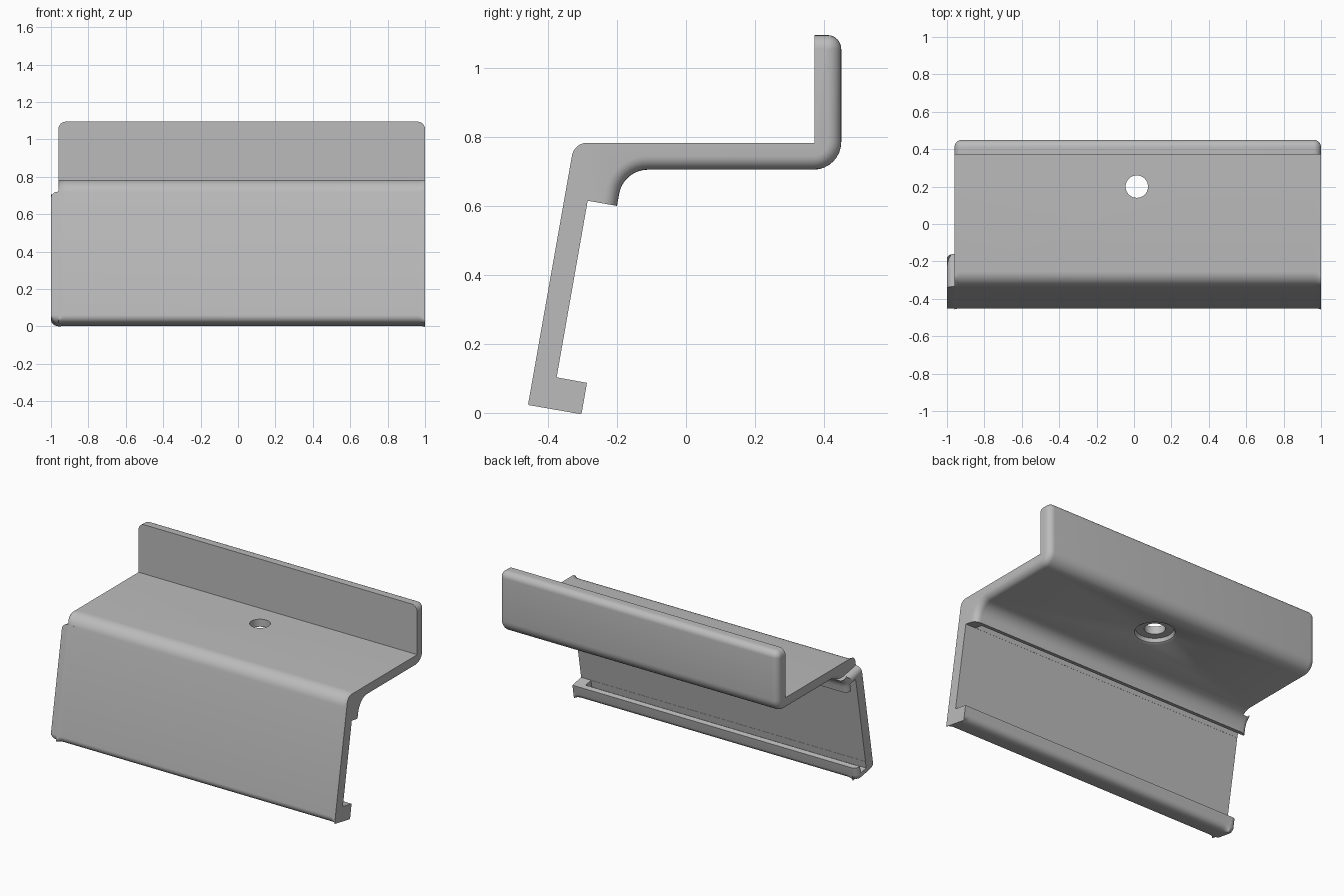
import bpy, bmesh, math
from mathutils import Vector
from mathutils.geometry import intersect_line_line_2d as _unused

if "Cube" in bpy.data.objects:
    bpy.data.objects.remove(bpy.data.objects["Cube"])

grey = bpy.data.materials.new("plain grey")
grey.use_nodes = True
grey.diffuse_color = (0.5, 0.5, 0.5, 1)
grey.node_tree.nodes["Principled BSDF"].inputs["Base Color"].default_value = (0.5, 0.5, 0.5, 1)

TILT = math.radians(10)
UP = Vector((math.sin(TILT), math.cos(TILT)))       # along the sloping panel
OUT = Vector((math.cos(TILT), -math.sin(TILT)))     # square to it, towards the back


def section(corners, d, steps=8):
    """Outline with rounded corners; edges flagged 1 are inset by d."""
    n = len(corners)
    lines = []
    for i, (p, r, w) in enumerate(corners):
        a, b = Vector(p), Vector(corners[(i + 1) % n][0])
        t = (b - a).normalized()
        lines.append((a + Vector((-t.y, t.x)) * d * w, t))
    out = []
    for i, (p, r, w) in enumerate(corners):
        (a, t0), (b, t1) = lines[i - 1], lines[i]
        turn = t0.cross(t1)
        c = a + t0 * ((b - a).cross(t1) / turn)
        if not r:
            out.append(c)
            continue
        r = max(0.004, r - d if turn > 0 else r + d)
        tangent = r * math.tan(t0.angle(t1) / 2)
        start, side = c - t0 * tangent, math.copysign(1, turn)
        centre = start + Vector((-t0.y, t0.x)) * r * side
        sweep = t0.angle(t1) * side
        for k in range(steps + 1):
            ang = sweep * k / steps
            v = start - centre
            out.append(centre + Vector((v.x * math.cos(ang) - v.y * math.sin(ang),
                                        v.x * math.sin(ang) + v.y * math.cos(ang))))
    return out


def make_object(name, bm):
    bmesh.ops.recalc_face_normals(bm, faces=bm.faces)
    mesh = bpy.data.meshes.new(name)
    bm.to_mesh(mesh)
    bm.free()
    mesh.materials.append(grey)
    obj = bpy.data.objects.new(name, mesh)
    bpy.context.collection.objects.link(obj)
    return obj


def skin(name, rings, cap=True):
    bm = bmesh.new()
    loops = [[bm.verts.new(v) for v in ring] for ring in rings]
    for a, b in zip(loops, loops[1:]):
        for i in range(len(a)):
            j = (i + 1) % len(a)
            bm.faces.new((a[i], a[j], b[j], b[i]))
    bm.faces.new(loops[0])
    bm.faces.new(loops[-1])
    return make_object(name, bm)


def extrude(name, corners, x0, x1, round0=0, round1=0, steps=6):
    """Extrude along x, with a quarter round on flagged edges at each end."""
    stations = []
    for x, r, s in ((x0, round0, 1), (x1, round1, -1)):
        if r:
            part = [(x + s * r * (1 - math.cos(a)), r * (1 - math.sin(a)))
                    for a in (k * math.pi / 2 / steps for k in range(steps + 1))]
        else:
            part = [(x, 0)]
        stations += part if s > 0 else part[::-1]
    return skin(name, [[(x, p.x, p.y) for p in section(corners, d)] for x, d in stations])


def combine(obj, other, operation):
    mod = obj.modifiers.new(operation.title(), "BOOLEAN")
    mod.operation, mod.solver, mod.object = operation, "EXACT", other
    bpy.context.view_layer.objects.active = obj
    bpy.ops.object.modifier_apply(modifier=mod.name)
    bpy.data.objects.remove(other)


# Corner: position (y, z), radius, whether the edge that follows is rounded at the ends
hook_low = [((-0.458, 0.023), 0.04), ((-0.303, -0.004), 0.04)]
inner_bottom, inner_top = Vector((-0.375, 0.103)), Vector((-0.285, 0.615))
channel = [((-0.287, 0.087), 0, 0), (inner_bottom, 0, 0), (inner_top, 0, 0), ((-0.20, 0.60), 0, 1)]

# Main bracket: sloping panel, shelf and upright flange
bracket = extrude("bracket", [(p, r, 0) for p, r in hook_low] + channel + [
    ((-0.1815, 0.705), 0.085, 1), ((0.45, 0.705), 0.08, 1), ((0.45, 1.095), 0.04, 1),
    ((0.372, 1.095), 0, 0), ((0.372, 0.783), 0, 0), ((-0.324, 0.783), 0.085, 0)],
    -0.96, 1, 0.04, 0.04)

# Panel end that runs on past the shelf
panel_end = extrude("panel_end", [(p, r, 1) for p, r in hook_low] + channel + [
    ((-0.188, 0.669), 0.083, 1), ((-0.161, 0.689), 0, 1), ((-0.335, 0.72), 0, 0)],
    -1, -0.9, 0.035)
combine(bracket, panel_end, "UNION")

# Sliding groove in hook and lip, open at one end
low, high = inner_bottom - UP * 0.045 + OUT * 0.001, inner_top + UP * 0.05 + OUT * 0.001
groove = extrude("groove_cutter", [(p, 0, 0) for p in
                 (low, low + OUT * 0.055, high + OUT * 0.055, high)], -1.1, 0.93)
combine(bracket, groove, "DIFFERENCE")

# Screw hole with a counterbore and eased edge underneath
hole = skin("hole_cutter", [
    [(0.015 + r * math.cos(a), 0.2 + r * math.sin(a), z)
     for a in (k * math.tau / 40 for k in range(40))]
    for r, z in ((0.128, 0.69), (0.128, 0.705), (0.115, 0.712), (0.108, 0.735),
                 (0.06, 0.735), (0.06, 0.85))])
combine(bracket, hole, "DIFFERENCE")

bpy.ops.object.select_all(action="DESELECT")
bracket.select_set(True)
bpy.context.view_layer.objects.active = bracket
bpy.ops.object.shade_smooth_by_angle(angle=math.radians(32))
